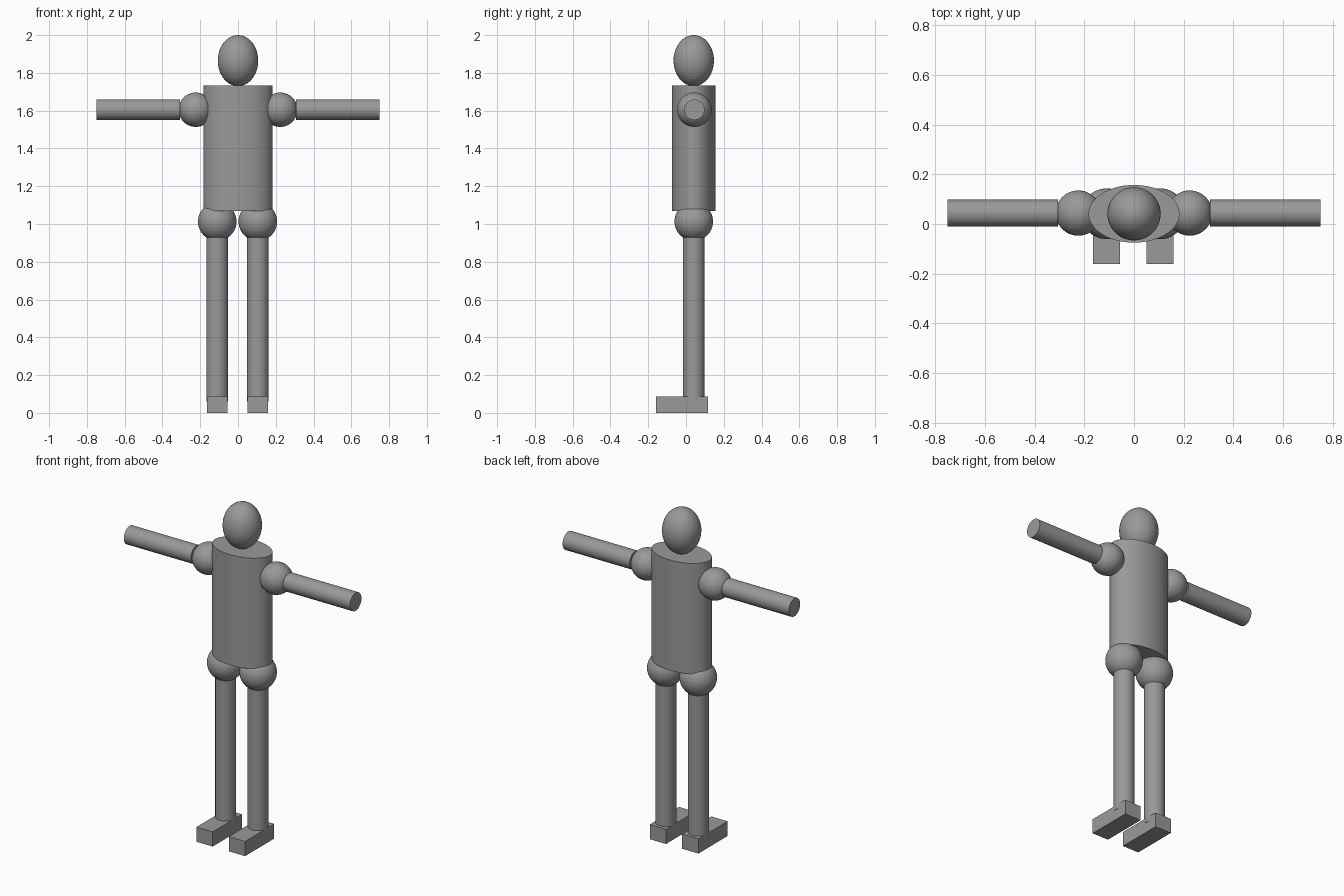
import bpy
import math

if "Cube" in bpy.data.objects:
    bpy.data.objects.remove(bpy.data.objects["Cube"], do_unlink=True)

GREY = (0.32, 0.32, 0.32, 1)
grey = bpy.data.materials.new("plain grey")
grey.use_nodes = True
grey.diffuse_color = GREY
grey.node_tree.nodes["Principled BSDF"].inputs["Base Color"].default_value = GREY

DEPTH = 0.041  # shared y of the body axis


def finish(name, scale=(1, 1, 1), smooth=True):
    obj = bpy.context.object
    obj.name = name
    obj.scale = scale
    bpy.ops.object.transform_apply(location=False, rotation=True, scale=True)
    obj.data.materials.append(grey)
    if smooth:
        bpy.ops.object.shade_smooth_by_angle(angle=math.radians(35))
    return obj


def ball(name, centre, radii):
    bpy.ops.mesh.primitive_uv_sphere_add(segments=48, ring_count=32, radius=1, location=centre)
    return finish(name, radii)


def rod(name, centre, radii, length, rotation=(0, 0, 0)):
    bpy.ops.mesh.primitive_cylinder_add(vertices=64, radius=1, depth=length,
                                        location=centre, rotation=rotation)
    return finish(name, (*radii, 1))


def block(name, low, high):
    centre = [(a + b) / 2 for a, b in zip(low, high)]
    bpy.ops.mesh.primitive_cube_add(size=1, location=centre)
    return finish(name, [b - a for a, b in zip(low, high)], smooth=False)


# Head and oval torso
ball("head", (0, DEPTH, 1.865), (0.107, 0.107, 0.135))
rod("torso", (0, DEPTH, 1.401), (0.183, 0.116), 0.662)

# Limbs: the legs sit slightly off the centre line
for side, sign, leg_x in (("left", 1, 0.105), ("right", -1, -0.11)):
    ball(side + "_shoulder", (sign * 0.224, DEPTH + 0.003, 1.605), (0.091,) * 3)
    rod(side + "_arm", (sign * 0.528, DEPTH + 0.003, 1.605), (0.054, 0.054), 0.444,
        (0, math.pi / 2, 0))
    ball(side + "_hip", (leg_x, DEPTH, 1.013), (0.102,) * 3)
    rod(side + "_leg", (leg_x, DEPTH, 0.5), (0.057, 0.057), 0.88)
    block(side + "_foot", (leg_x - 0.054, -0.16, 0), (leg_x + 0.054, 0.116, 0.088))
